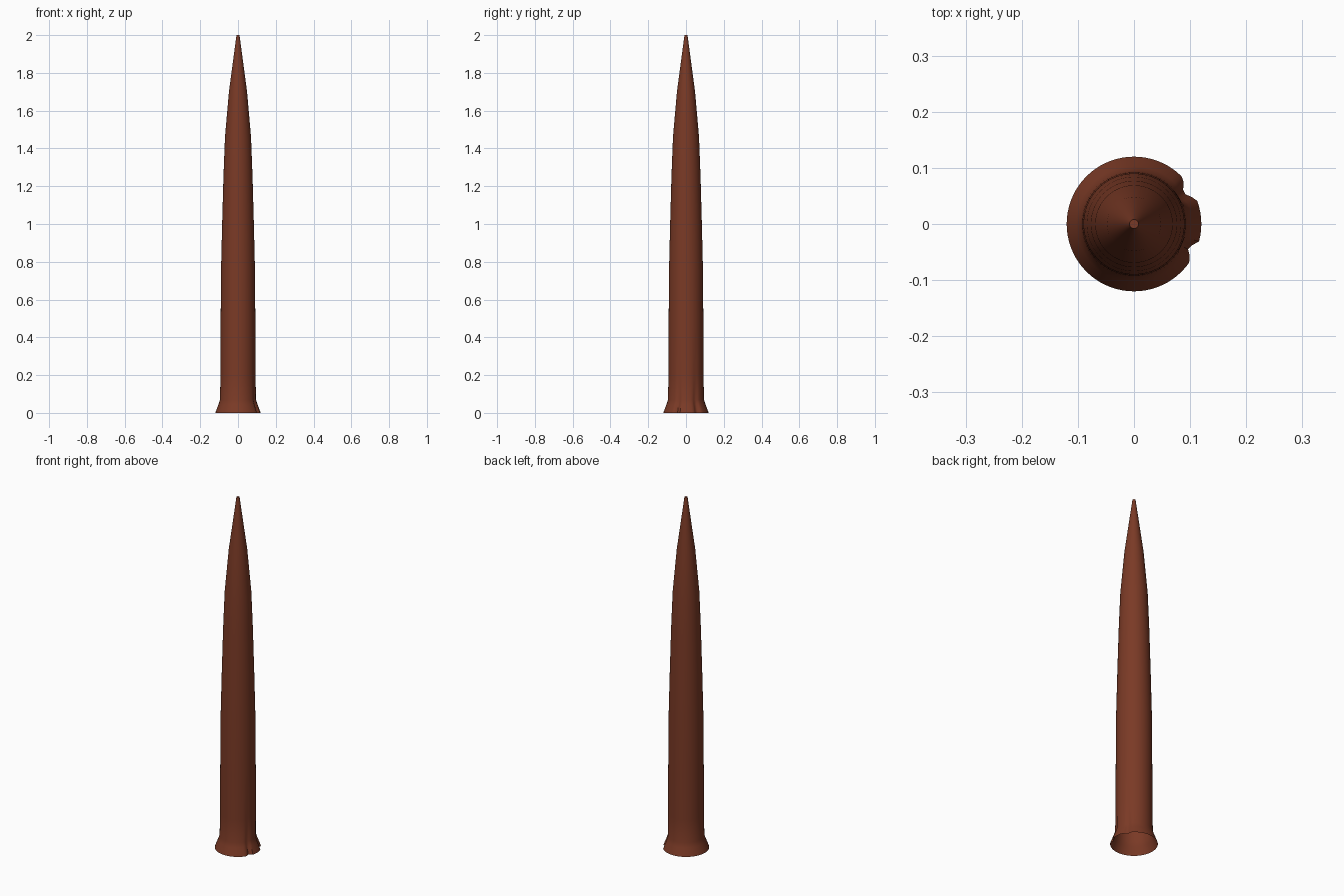
import bpy, bmesh, math

if "Cube" in bpy.data.objects:
    bpy.data.objects.remove(bpy.data.objects["Cube"])

SIDES = 72
# (height, radius, groove strength) from base to tip
PROFILE = [(0, .12, 1), (.02, .113, .9), (.045, .103, .65), (.07, .095, .4), (.2, .093, 0),
           (.45, .092, 0), (.75, .09, 0), (1.0, .084, 0), (1.25, .077, 0),
           (1.46, .069, 0), (1.7, .048, 0), (2.0, .008, 0)]
# (angle in degrees, half width, depth) of the two grooves beside the root lobe
GROOVES = [(32, 11, .015), (-24, 9, .014)]


def groove_depth(deg):
    d = 0
    for a, w, depth in GROOVES:
        t = abs((deg - a + 180) % 360 - 180) / w
        if t < 1:
            d += depth * (0.5 + 0.5 * math.cos(math.pi * t)) ** 0.7
    return d


# tapered hollow spike with a flared, grooved root
bm = bmesh.new()
rings = []
for z, r, g in PROFILE:
    ring = []
    for i in range(SIDES):
        deg = 360 * i / SIDES
        rr = r - g * groove_depth(deg)
        a = math.radians(deg)
        ring.append(bm.verts.new((rr * math.cos(a), rr * math.sin(a), z)))
    rings.append(ring)
for lo, hi in zip(rings, rings[1:]):
    for i in range(SIDES):
        j = (i + 1) % SIDES
        bm.faces.new((lo[i], lo[j], hi[j], hi[i]))
bm.faces.new(rings[-1])  # blunt tip

mesh = bpy.data.meshes.new("spike")
bm.to_mesh(mesh)
bm.free()
spike = bpy.data.objects.new("spike", mesh)
bpy.context.collection.objects.link(spike)

mat = bpy.data.materials.new("reddish brown")
mat.diffuse_color = (0.195, 0.042, 0.019, 1)
mat.use_nodes = True
mat.node_tree.nodes["Principled BSDF"].inputs["Base Color"].default_value = mat.diffuse_color
mesh.materials.append(mat)

bpy.context.view_layer.objects.active = spike
spike.select_set(True)
bpy.ops.object.shade_smooth_by_angle(angle=math.radians(40))
